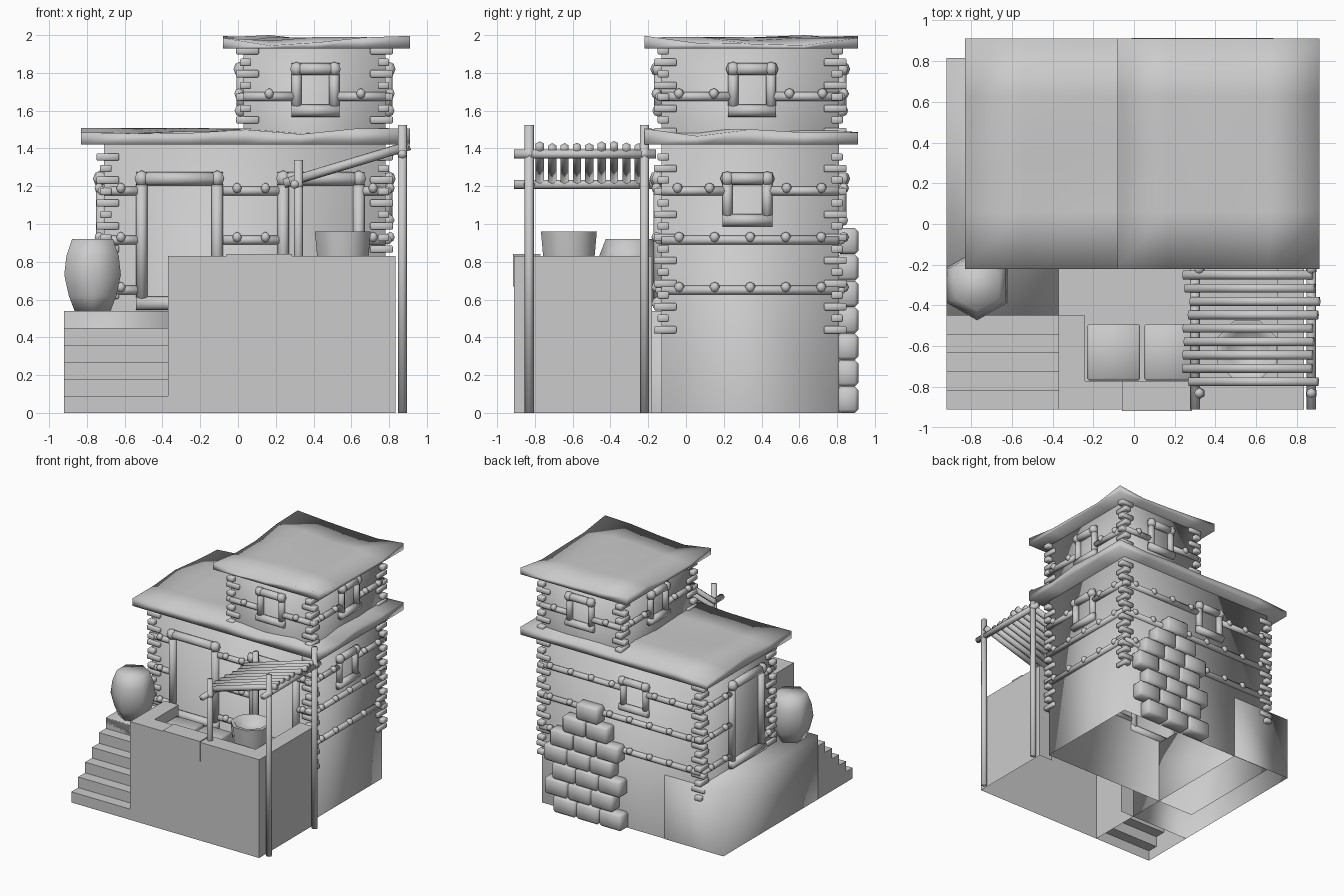
import bpy, bmesh, math, random
from mathutils import Vector, Matrix

random.seed(11)
if "Cube" in bpy.data.objects:
    bpy.data.objects.remove(bpy.data.objects["Cube"])

clay = bpy.data.materials.new("clay_grey")
clay.use_nodes = True
grey = (0.6, 0.6, 0.6, 1)
clay.diffuse_color = grey
clay.node_tree.nodes["Principled BSDF"].inputs["Base Color"].default_value = grey


class Part:
    """Collects pieces into one named, smooth-shaded object."""

    def __init__(self, name):
        self.name, self.bm = name, bmesh.new()

    def box(self, lo, hi, open_bottom=False, bevel=0):
        lo, hi = Vector(lo), Vector(hi)
        m = Matrix.Translation((lo + hi) / 2) @ Matrix.Diagonal((*(hi - lo), 1))
        vs = bmesh.ops.create_cube(self.bm, size=1, matrix=m)["verts"]
        if open_bottom:
            faces = {f for v in vs for f in v.link_faces}
            low = [f for f in faces if f.calc_center_median().z < lo.z + 0.001]
            bmesh.ops.delete(self.bm, geom=low, context="FACES_ONLY")
        if bevel:
            edges = list({e for v in vs for e in v.link_edges})
            bmesh.ops.bevel(self.bm, geom=edges, offset=bevel, segments=1, affect="EDGES")

    def rod(self, p, q, r, sides=8):
        p, q = Vector(p), Vector(q)
        turn = (q - p).to_track_quat("Z", "Y").to_matrix().to_4x4()
        bmesh.ops.create_cone(self.bm, cap_ends=True, segments=sides, radius1=r, radius2=r,
                              depth=(q - p).length, matrix=Matrix.Translation((p + q) / 2) @ turn)

    def knob(self, p, r):
        bmesh.ops.create_uvsphere(self.bm, u_segments=6, v_segments=4, radius=r,
                                  matrix=Matrix.Translation(p))

    def face(self, *points):
        return self.bm.faces.new([self.bm.verts.new(q) for q in points])

    def lathe(self, centre, profile, sides=6):
        rings = []
        for r, z in profile:
            angles = [math.tau * (i + 0.5) / sides for i in range(sides)]
            rings.append([self.bm.verts.new((centre[0] + r * math.cos(a),
                                             centre[1] + r * math.sin(a), z)) for a in angles])
        for a, b in zip(rings, rings[1:]):
            for i in range(sides):
                j = (i + 1) % sides
                self.bm.faces.new((a[i], a[j], b[j], b[i]))
        self.bm.faces.new(rings[0][::-1])
        self.bm.faces.new(rings[-1])

    def done(self, angle=180):
        bmesh.ops.remove_doubles(self.bm, verts=self.bm.verts, dist=0.0005)
        bmesh.ops.recalc_face_normals(self.bm, faces=self.bm.faces)
        me = bpy.data.meshes.new(self.name)
        self.bm.to_mesh(me)
        self.bm.free()
        ob = bpy.data.objects.new(self.name, me)
        bpy.context.collection.objects.link(ob)
        me.materials.append(clay)
        bpy.ops.object.select_all(action="DESELECT")
        ob.select_set(True)
        bpy.context.view_layer.objects.active = ob
        bpy.ops.object.shade_smooth_by_angle(angle=math.radians(angle))


def on_wall(block, side, u, z, out=0):
    """Point on a wall of a block (x0, x1, y0, y1), pushed outward."""
    x0, x1, y0, y1 = block
    return {"front": (u, y0 - out, z), "back": (u, y1 + out, z),
            "left": (x1 + out, u, z), "right": (x0 - out, u, z)}[side]


HOUSE = (-0.71, 0.78, -0.13, 0.81)
TOWER = (0.03, 0.78, -0.13, 0.81)

# Walls
for name, (x0, x1, y0, y1), z0, z1 in (("house_walls", HOUSE, 0, 1.44),
                                       ("tower_walls", TOWER, 1.44, 1.95)):
    p = Part(name)
    p.box((x0, y0, z0), (x1, y1, z1), open_bottom=True)
    p.done()

# Stepped corner stones, long side alternating
for name, (x0, x1, y0, y1), z0, count in (("house_corner_stones", HOUSE, 0.44, 16),
                                          ("tower_corner_stones", TOWER, 1.49, 8)):
    p = Part(name)
    for cx, sx in ((x0, 1), (x1, -1)):
        for cy, sy in ((y0, 1), (y1, -1)):
            for i in range(count):
                long_x = i % 2
                ex, ey = (0.08, 0.04) if long_x else (0.04, 0.08)
                ox, oy = (0.04, 0.02) if long_x else (0.02, 0.04)
                xs = sorted((cx - sx * ox, cx + sx * ex))
                ys = sorted((cy - sy * oy, cy + sy * ey))
                z = z0 + i * 0.061
                p.box((xs[0], ys[0], z - 0.019), (xs[1], ys[1], z + 0.019), bevel=0.005)
    p.done()

# Belt logs with pegs, broken by doors and windows
p = Part("belt_logs")
front = ((-0.71, -0.53), (-0.08, 0.22), (0.65, 0.78))
side_gap = ((-0.13, 0.21), (0.44, 0.81))
back_gap = ((-0.71, -0.21), (0.01, 0.78))
belts = []
for z in (0.65, 0.915, 1.175):
    top = z > 1
    belts += [(HOUSE, "front", z, front),
              (HOUSE, "right", z, ((-0.13, 0.02), (0.43, 0.81))),
              (HOUSE, "left", z, side_gap if top else ((-0.13, 0.81),)),
              (HOUSE, "back", z, back_gap if top else ((-0.71, 0.78),))]
for side in ("front", "back"):
    belts.append((TOWER, side, 1.675, ((0.03, 0.3), (0.52, 0.78))))
for side in ("left", "right"):
    belts.append((TOWER, side, 1.675, ((-0.13, 0.24), (0.46, 0.81))))
for block, side, z, spans in belts:
    for a, b in spans:
        p.rod(on_wall(block, side, a, z, 0.01), on_wall(block, side, b, z, 0.01), 0.024)
        n = max(1, round((b - a) / 0.19))
        for i in range(n):
            u = a + (b - a) * (i + 0.5) / n
            p.knob(on_wall(block, side, u, z + 0.015, 0.025), 0.028)
p.done()


def frame(name, block, side, u0, u1, z0, z1, r):
    """Round-log frame around an opening."""
    p = Part(name)
    for u in (u0, u1):
        p.rod(on_wall(block, side, u, z0, 0.012), on_wall(block, side, u, z1, 0.012), r)
    for z in (z0, z1):
        p.rod(on_wall(block, side, u0 - r, z, 0.016), on_wall(block, side, u1 + r, z, 0.016), r * 1.2)
    for u in (u0, u1):
        p.knob(on_wall(block, side, u, z1, 0.02), r * 1.45)
    p.done()


frame("front_door_frame", HOUSE, "front", -0.51, -0.11, 0.58, 1.24, 0.03)
frame("terrace_door_frame", HOUSE, "front", 0.24, 0.64, 0.58, 1.24, 0.03)
frame("side_door_frame", HOUSE, "right", 0.03, 0.42, 0.58, 1.24, 0.03)
frame("side_window_frame", HOUSE, "left", 0.22, 0.43, 1.02, 1.24, 0.027)
frame("back_window_frame", HOUSE, "back", -0.2, 0.01, 1.02, 1.24, 0.027)
for side, mid in (("front", 0.41), ("back", 0.41), ("left", 0.35), ("right", 0.35)):
    frame("tower_window_" + side, TOWER, side, mid - 0.1, mid + 0.1, 1.6, 1.82, 0.027)

# Uneven thatch slabs
for name, x0, x1, base, crest, nx in (("house_roof", -0.83, 0.91, 1.42, 1.51, 6),
                                      ("tower_roof", -0.08, 0.91, 1.93, 2.0, 4)):
    p = Part(name)
    y0, y1 = -0.22, 0.91
    m = Matrix.Translation(((x0 + x1) / 2, (y0 + y1) / 2, base)) @ Matrix.Diagonal(
        ((x1 - x0) / 2, (y1 - y0) / 2, 1, 1))
    bmesh.ops.create_grid(p.bm, x_segments=nx, y_segments=4, size=1, matrix=m)
    top = bmesh.ops.extrude_face_region(p.bm, geom=p.bm.faces[:])["geom"]
    for v in (g for g in top if isinstance(g, bmesh.types.BMVert)):
        rim = min(v.co.x - x0, x1 - v.co.x, v.co.y - y0, y1 - v.co.y) < 0.01
        v.co.z = crest - random.uniform(0, 0.055 if rim else 0.03)
    p.done()

# Raised ground beside the house, with steps down to the front
p = Part("platform")
p.box((-0.92, -0.45, 0), (-0.37, 0.815, 0.54), open_bottom=True)
p.done()
p = Part("stairs")
rise, tread = 0.09, 0.092
for i in range(6):
    y, z = -0.91 + i * tread, i * rise
    far = y + tread
    p.face((-0.92, y, z), (-0.37, y, z), (-0.37, y, z + rise), (-0.92, y, z + rise))
    if i < 5:
        p.face((-0.92, y, z + rise), (-0.37, y, z + rise),
               (-0.37, far, z + rise), (-0.92, far, z + rise))
        p.face((-0.92, y, 0), (-0.92, y, z + rise), (-0.92, far, z + rise), (-0.92, far, 0))
p.done(60)

# Terrace: U-shaped parapet, open to the platform, around a sunken floor
p = Part("terrace_walls")
outline = ((-0.37, -0.91), (0.835, -0.91), (0.835, -0.18), (0.705, -0.18),
           (0.705, -0.77), (-0.24, -0.77), (-0.24, -0.45), (-0.37, -0.45))
p.face(*((x, y, 0.83) for x, y in outline))
for i, (x, y) in enumerate(outline):
    x2, y2 = outline[(i + 1) % len(outline)]
    foot = 0.54 if 3 <= i <= 5 else 0
    p.face((x, y, 0.83), (x, y, foot), (x2, y2, foot), (x2, y2, 0.83))
p.face((-0.37, -0.77, 0.54), (0.705, -0.77, 0.54), (0.705, -0.13, 0.54), (-0.37, -0.13, 0.54))
p.done(80)

# Cloth over the front wall
p = Part("wall_cloth")
p.box((-0.06, -0.917, 0.67), (0.285, -0.91, 0.84))
p.box((-0.06, -0.917, 0.832), (0.285, -0.77, 0.84))
p.done(60)

# Storage on the terrace
p = Part("crates")
for x0, x1 in ((-0.23, 0.03), (0.05, 0.29)):
    p.box((x0, -0.768, 0.54), (x1, -0.49, 0.76), bevel=0.01)
p.done()
p = Part("bowl")
p.lathe((0.555, -0.62), ((0.1, 0.54), (0.14, 0.75), (0.16, 0.96), (0.13, 0.96), (0.1, 0.9)), 8)
p.done(80)
p = Part("large_jar")
p.lathe((-0.77, -0.3), ((0.11, 0.54), (0.145, 0.62), (0.173, 0.73), (0.16, 0.83), (0.125, 0.92)))
p.done()

# Lean-to shade of poles
p = Part("shade_posts")
for y in (-0.83, -0.22):
    p.rod((0.87, y, 0), (0.87, y, 1.525), 0.024)
    p.rod((0.32, y, 0.5), (0.32, y, 1.34), 0.024)
    p.knob((0.87, y, 1.37), 0.03)
    p.knob((0.32, y, 1.21), 0.03)
for x, z in ((0.87, 1.37), (0.3, 1.21)):
    p.rod((x, -0.91, z), (x, -0.16, z), 0.024)
p.done()
p = Part("shade_slats")
for i in range(9):
    y, s = -0.25 - i * 0.0655, random.uniform(-0.02, 0.02)
    p.rod((0.26 + s, y, 1.22 + s / 3), (0.89 + s, y, 1.41 + s / 3), 0.025, 6)
p.done()

# Stone pile against the back wall
p = Part("stone_pile")
rows = ((-0.03, 3), (0.05, 3), (-0.02, 3), (0.06, 3), (0.0, 3), (0.1, 2), (0.19, 1))
for i, (start, count) in enumerate(rows):
    for j in range(count):
        x = start + j * 0.215
        p.box((x, 0.8, i * 0.14), (x + 0.213, 0.912, i * 0.14 + 0.139), bevel=0.018)
p.done()
